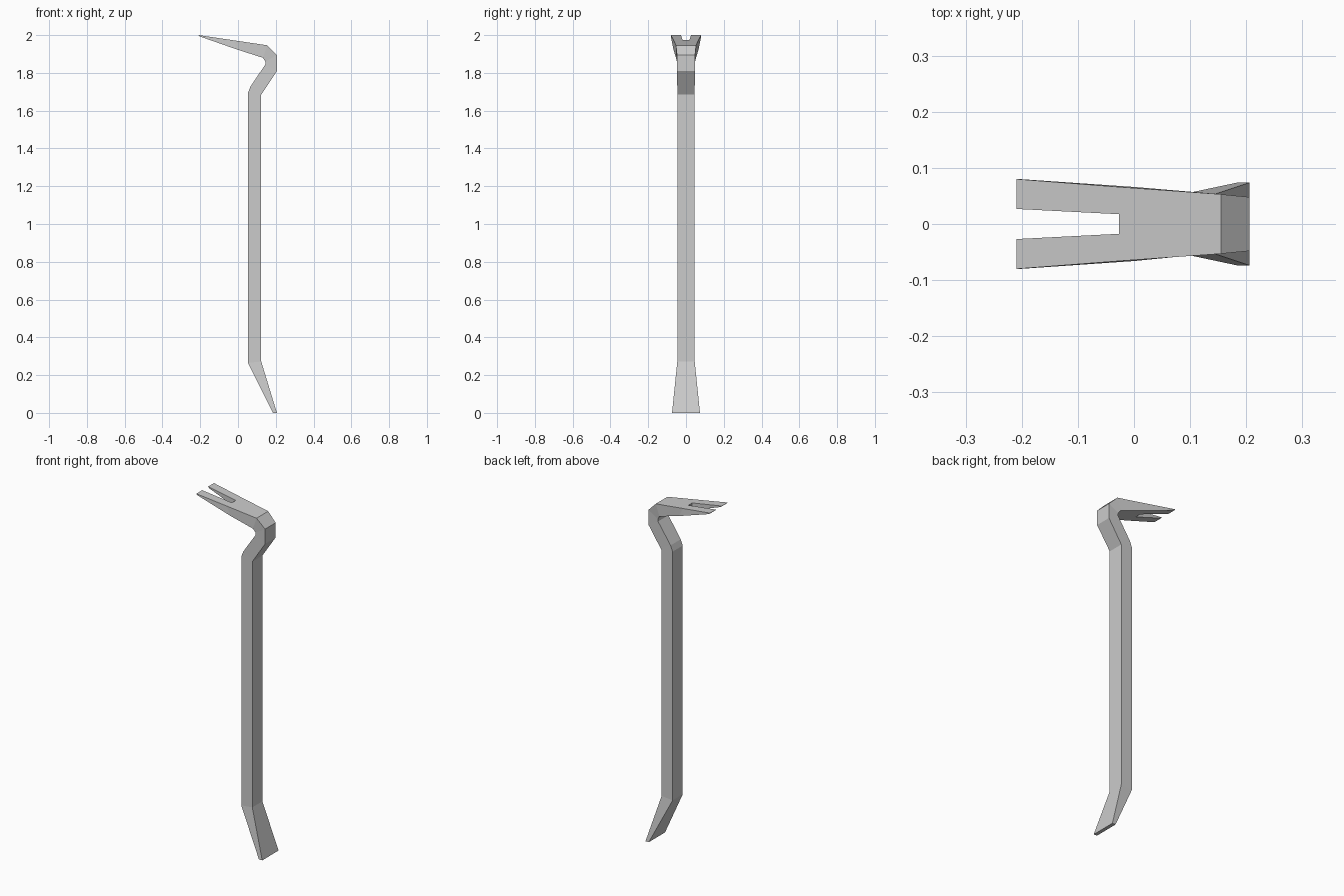
import bpy, bmesh

if "Cube" in bpy.data.objects:
    bpy.data.objects.remove(bpy.data.objects["Cube"])


def loft(name, sections):
    """Each section: inner (x, z), outer (x, z), half width in y."""
    bm = bmesh.new()
    rings = []
    for (xa, za), (xb, zb), w in sections:
        rings.append([bm.verts.new(p) for p in
                      ((xa, -w, za), (xb, -w, zb), (xb, w, zb), (xa, w, za))])
    for a, b in zip(rings, rings[1:]):
        for i in range(4):
            j = (i + 1) % 4
            bm.faces.new((a[i], a[j], b[j], b[i]))
    bm.faces.new(rings[0])
    bm.faces.new(rings[-1])
    bmesh.ops.recalc_face_normals(bm, faces=bm.faces)
    mesh = bpy.data.meshes.new(name)
    bm.to_mesh(mesh)
    bm.free()
    obj = bpy.data.objects.new(name, mesh)
    bpy.context.collection.objects.link(obj)
    return obj


# Pry bar: chisel foot, straight shaft, gooseneck and flared claw
bar = loft("pry_bar", [
    ((0.185, 0.0), (0.206, 0.0), 0.074),
    ((0.053, 0.265), (0.123, 0.272), 0.046),
    ((0.053, 1.695), (0.123, 1.685), 0.046),
    ((0.066, 1.728), (0.131, 1.697), 0.046),
    ((0.145, 1.845), (0.206, 1.81), 0.047),
    ((0.145, 1.86), (0.206, 1.895), 0.048),
    ((0.132, 1.88), (0.155, 1.946), 0.053),
    ((0.0, 1.922), (-0.027, 1.973), 0.066),
    ((-0.203, 1.993), (-0.209, 2.0), 0.08),
])

# Tapered nail slot cut through the claw
slot = loft("slot_cutter", [
    ((-0.027, 1.8), (-0.027, 2.1), 0.0175),
    ((-0.30, 1.8), (-0.30, 2.1), 0.0315),
])
slot.hide_render = True
slot.hide_viewport = True
cut = bar.modifiers.new("nail_slot", 'BOOLEAN')
cut.operation = 'DIFFERENCE'
cut.solver = 'EXACT'
cut.object = slot
